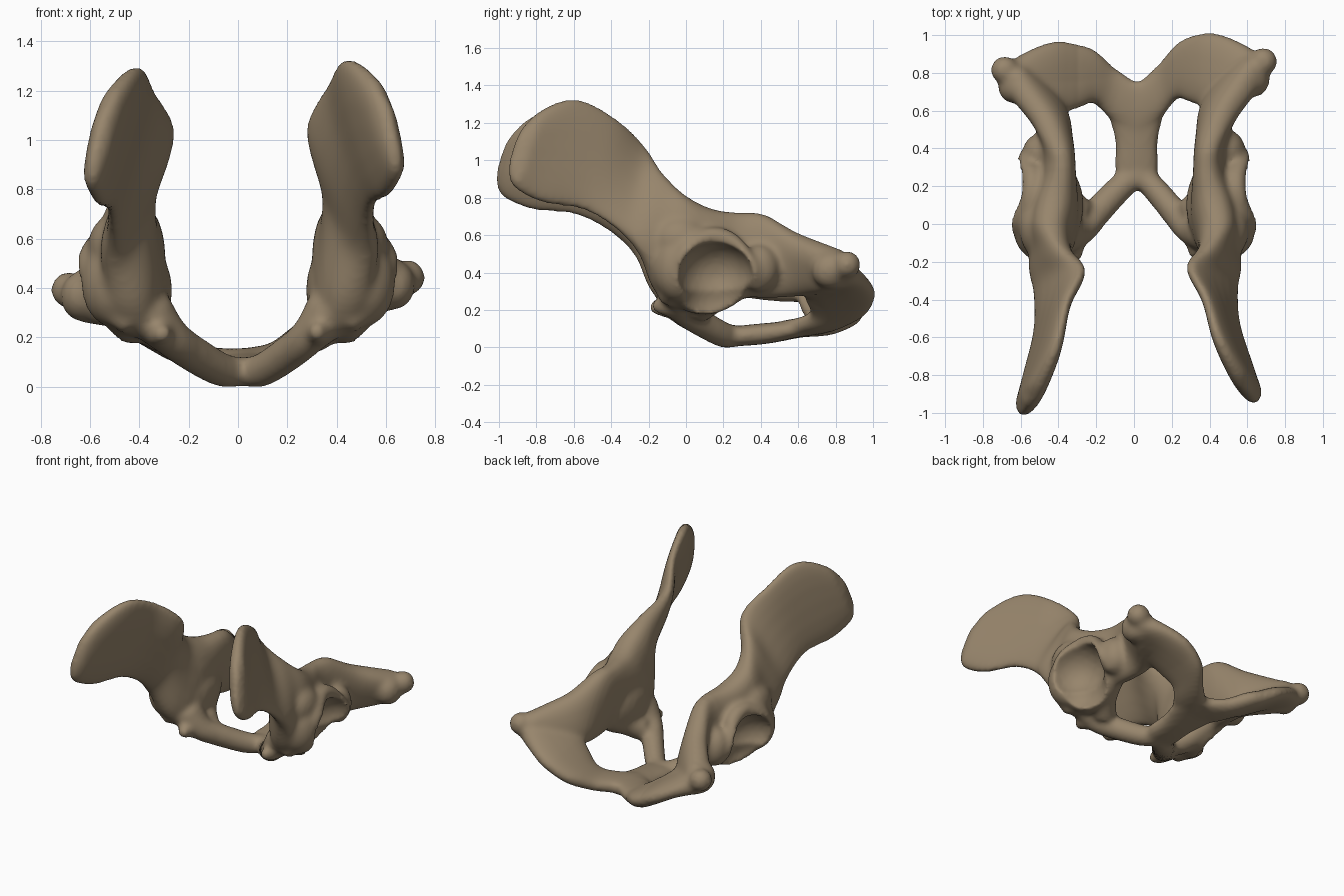
import bpy, bmesh, math
from mathutils import Vector, Matrix

if "Cube" in bpy.data.objects:
    bpy.data.objects.remove(bpy.data.objects["Cube"])

bone = bpy.data.materials.new("bone tan")
bone.diffuse_color = (0.31, 0.235, 0.15, 1)
bone.use_nodes = True
bone.node_tree.nodes["Principled BSDF"].inputs["Base Color"].default_value = bone.diffuse_color
bm = bmesh.new()


def spline(rows, steps=5):
    # Catmull-Rom through rows of numbers
    out = []
    for i in range(len(rows) - 1):
        p0, p1, p2, p3 = (rows[max(0, min(len(rows) - 1, i + k))] for k in (-1, 0, 1, 2))
        for s in range(steps):
            t = s / steps
            out.append([0.5 * (2 * b + (c - a) * t + (2 * a - 5 * b + 4 * c - d) * t * t
                               + (3 * b - a - 3 * c + d) * t ** 3)
                        for a, b, c, d in zip(p0, p1, p2, p3)])
    return out + [list(rows[-1])]


def skin(rings):
    vs = [[bm.verts.new(p) for p in r] for r in rings]
    n = len(vs[0])
    for a, b in zip(vs, vs[1:]):
        for i in range(n):
            bm.faces.new((a[i], a[(i + 1) % n], b[(i + 1) % n], b[i]))
    bm.faces.new(vs[0][::-1])
    bm.faces.new(vs[-1])


def blade(rows, n=20, power=0.8):
    # rows: edge point, opposite edge point, half thickness
    rows = spline(rows)
    mids = [(Vector(r[:3]) + Vector(r[3:6])) / 2 for r in rows]
    rings = []
    for i, r in enumerate(rows):
        a = (Vector(r[:3]) - Vector(r[3:6])) / 2
        t = mids[min(i + 1, len(rows) - 1)] - mids[max(i - 1, 0)]
        nrm = a.cross(t).normalized() * r[6]
        ring = []
        for k in range(n):
            c, s = math.cos(k * math.tau / n), math.sin(k * math.tau / n)
            ring.append(mids[i] + a * math.copysign(abs(c) ** power, c)
                        + nrm * math.copysign(abs(s) ** power, s))
        rings.append(ring)
    skin(rings)


def tube(rows, n=12):
    # rows: centre, radius
    rows = spline(rows)
    rings = []
    for i, r in enumerate(rows):
        t = Vector(rows[min(i + 1, len(rows) - 1)][:3]) - Vector(rows[max(i - 1, 0)][:3])
        q = t.to_track_quat('Z', 'Y')
        rings.append([Vector(r[:3]) + q @ Vector((r[3] * math.cos(k * math.tau / n),
                      r[3] * math.sin(k * math.tau / n), 0)) for k in range(n)])
    skin(rings)


def ball(target, loc, radii):
    bmesh.ops.create_icosphere(target, subdivisions=3, radius=1,
                               matrix=Matrix.Translation(loc) @ Matrix.Diagonal((*radii, 1)))


# wing, body and ischium as one long blade
blade([
    (0.63, -0.87, 1.13, 0.665, -0.925, 0.96, 0.03),
    (0.55, -0.80, 1.25, 0.655, -0.925, 0.86, 0.055),
    (0.44, -0.60, 1.33, 0.61, -0.77, 0.77, 0.055),
    (0.37, -0.38, 1.23, 0.55, -0.55, 0.73, 0.045),
    (0.285, -0.22, 1.07, 0.54, -0.36, 0.62, 0.055),
    (0.37, -0.12, 0.92, 0.53, -0.24, 0.48, 0.085),
    (0.44, 0.00, 0.81, 0.45, -0.17, 0.30, 0.115),
    (0.42, 0.14, 0.74, 0.42, -0.04, 0.20, 0.125),
    (0.38, 0.28, 0.72, 0.43, 0.28, 0.26, 0.09),
    (0.40, 0.42, 0.71, 0.41, 0.44, 0.26, 0.085),
    (0.49, 0.58, 0.61, 0.40, 0.60, 0.27, 0.09),
    (0.59, 0.71, 0.55, 0.50, 0.75, 0.29, 0.09),
    (0.66, 0.81, 0.51, 0.62, 0.86, 0.32, 0.085)])
# ischial tuberosity
ball(bm, (0.685, 0.86, 0.44), (0.075, 0.075, 0.075))
ball(bm, (0.635, 0.77, 0.41), (0.085, 0.10, 0.10))
# ischial ramus sweeping to the midline
blade([
    (0.67, 0.90, 0.40, 0.55, 0.70, 0.40, 0.08),
    (0.54, 0.975, 0.35, 0.40, 0.62, 0.33, 0.065),
    (0.40, 1.015, 0.28, 0.30, 0.64, 0.25, 0.06),
    (0.24, 0.97, 0.19, 0.22, 0.66, 0.18, 0.055),
    (0.12, 0.85, 0.13, 0.14, 0.57, 0.12, 0.05),
    (-0.02, 0.73, 0.11, 0.00, 0.45, 0.09, 0.05)])
# symphysis plate
blade([
    (0.10, 0.20, 0.05, -0.10, 0.20, 0.05, 0.045),
    (0.115, 0.30, 0.06, -0.115, 0.30, 0.06, 0.055),
    (0.115, 0.45, 0.075, -0.115, 0.45, 0.075, 0.055),
    (0.15, 0.62, 0.10, -0.15, 0.62, 0.10, 0.045),
    (0.08, 0.75, 0.11, -0.08, 0.75, 0.11, 0.04)])
# pubic branch
tube([(0.00, 0.26, 0.06, 0.06), (0.08, 0.20, 0.065, 0.07), (0.19, 0.08, 0.13, 0.075),
      (0.28, -0.02, 0.20, 0.08), (0.37, -0.04, 0.30, 0.11)])
tube([(0.24, 0.04, 0.17, 0.06), (0.32, -0.08, 0.21, 0.055), (0.32, -0.14, 0.22, 0.045),
      (0.31, -0.18, 0.23, 0.025)])
# outer floor of the hip socket and its link to the pubis
ball(bm, (0.44, 0.10, 0.39), (0.17, 0.25, 0.22))
tube([(0.29, 0.06, 0.20, 0.08), (0.37, 0.15, 0.26, 0.08), (0.42, 0.28, 0.33, 0.08)])
ball(bm, (0.51, -0.04, 0.42), (0.13, 0.14, 0.18))
ball(bm, (0.50, -0.03, 0.57), (0.11, 0.15, 0.13))
ball(bm, (0.49, 0.39, 0.42), (0.10, 0.11, 0.13))
# raised socket rim
tube([(0.44, -0.10, 0.25, 0.05), (0.55, -0.07, 0.36, 0.06), (0.595, 0.00, 0.50, 0.06),
      (0.55, 0.12, 0.585, 0.055), (0.54, 0.24, 0.56, 0.055), (0.575, 0.35, 0.43, 0.045),
      (0.51, 0.39, 0.32, 0.04)])

# mirror the half
geo = bmesh.ops.duplicate(bm, geom=bm.verts[:] + bm.edges[:] + bm.faces[:])["geom"]
for v in geo:
    if isinstance(v, bmesh.types.BMVert):
        v.co.x = -v.co.x
bmesh.ops.reverse_faces(bm, faces=[f for f in geo if isinstance(f, bmesh.types.BMFace)])
bmesh.ops.recalc_face_normals(bm, faces=bm.faces[:])


def make(name, source):
    me = bpy.data.meshes.new(name)
    source.to_mesh(me)
    source.free()
    ob = bpy.data.objects.new(name, me)
    bpy.context.collection.objects.link(ob)
    return ob


pelvis = make("pelvis", bm)


def apply(cutter=None):
    # fuse (after an optional cut) and soften
    if cutter:
        m = pelvis.modifiers.new("Cut", 'BOOLEAN')
        m.operation = 'DIFFERENCE'
        m.object = cutter
    m = pelvis.modifiers.new("Fuse", 'REMESH')
    m.mode = 'VOXEL'
    m.voxel_size = 0.014
    m = pelvis.modifiers.new("Soften", 'SMOOTH')
    m.factor = 0.5
    m.iterations = 7
    bpy.context.view_layer.update()
    dg = bpy.context.evaluated_depsgraph_get()
    mesh = bpy.data.meshes.new_from_object(pelvis.evaluated_get(dg))
    pelvis.modifiers.clear()
    pelvis.data = mesh
    return mesh


apply()
# hip sockets, open towards the foramen below
for side in (1, -1):
    for loc, radii in (((0.63, 0.16, 0.38), (0.20, 0.20, 0.185)),
                       ((0.60, 0.17, 0.24), (0.165, 0.19, 0.16))):
        cut = bmesh.new()
        ball(cut, (side * loc[0], loc[1], loc[2]), radii)
        cutter = make("socket_cutter", cut)
        cutter.hide_render = True
        final = apply(cutter) if (side, radii[0]) == (-1, 0.165) else None
        if final is None:
            m = pelvis.modifiers.new("Cut", 'BOOLEAN')
            m.operation = 'DIFFERENCE'
            m.object = cutter
for ob in [o for o in bpy.data.objects if o != pelvis]:
    bpy.data.objects.remove(ob)

# the left side is slightly skewed, as in real bone
for v in final.vertices:
    x, y, z = v.co
    side = max(0, min(1, -x / 0.3))
    front = side * max(0, min(1, -y / 0.9))
    back = side * max(0, min(1, (y - 0.3) / 0.5))
    v.co += Vector((0.05 * front + 0.02 * max(0, 1 - abs(x) / 0.35),
                    -0.065 * front - 0.045 * back, -0.045 * front - 0.05 * back))
low = min(v.co.z for v in final.vertices)
for v in final.vertices:
    v.co.z -= low
final.materials.clear()
final.materials.append(bone)
for p in final.polygons:
    p.use_smooth = True
    p.material_index = 0
